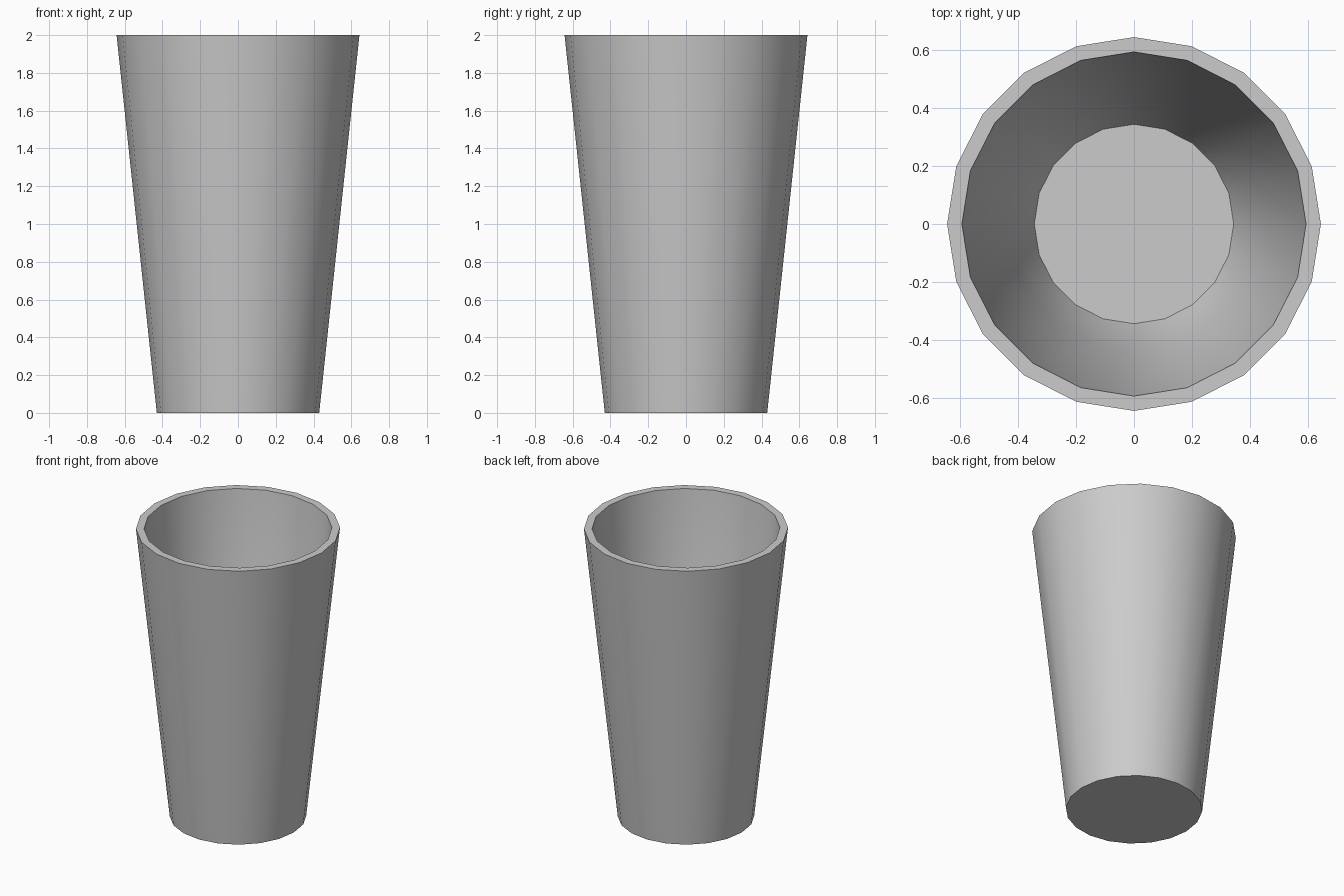
import bpy, bmesh, math

if "Cube" in bpy.data.objects:
    bpy.data.objects.remove(bpy.data.objects["Cube"])

SIDES = 20
# (radius, height) from underside, up the outside, over the rim, down to the inner floor
PROFILE = [(0.43, 0.0), (0.643, 2.0), (0.592, 2.0), (0.437, 0.48), (0.343, 0.25)]


def ring(bm, r, z):
    return [bm.verts.new((r * math.cos(2 * math.pi * i / SIDES),
                          r * math.sin(2 * math.pi * i / SIDES), z))
            for i in range(SIDES)]


# Tumbler body: stacked rings bridged with quads
bm = bmesh.new()
rings = [ring(bm, r, z) for r, z in PROFILE]
for a, b in zip(rings, rings[1:]):
    for i in range(SIDES):
        j = (i + 1) % SIDES
        bm.faces.new((a[i], a[j], b[j], b[i]))

# Flat underside and raised inner floor
bm.faces.new(rings[0][::-1])
bm.faces.new(rings[-1])
bm.normal_update()

mesh = bpy.data.meshes.new("drinking_glass")
bm.to_mesh(mesh)
bm.free()
glass = bpy.data.objects.new("drinking_glass", mesh)
bpy.context.collection.objects.link(glass)

# Smooth walls with crisp rim and base
bpy.context.view_layer.objects.active = glass
glass.select_set(True)
bpy.ops.object.shade_smooth_by_angle(angle=math.radians(30))
